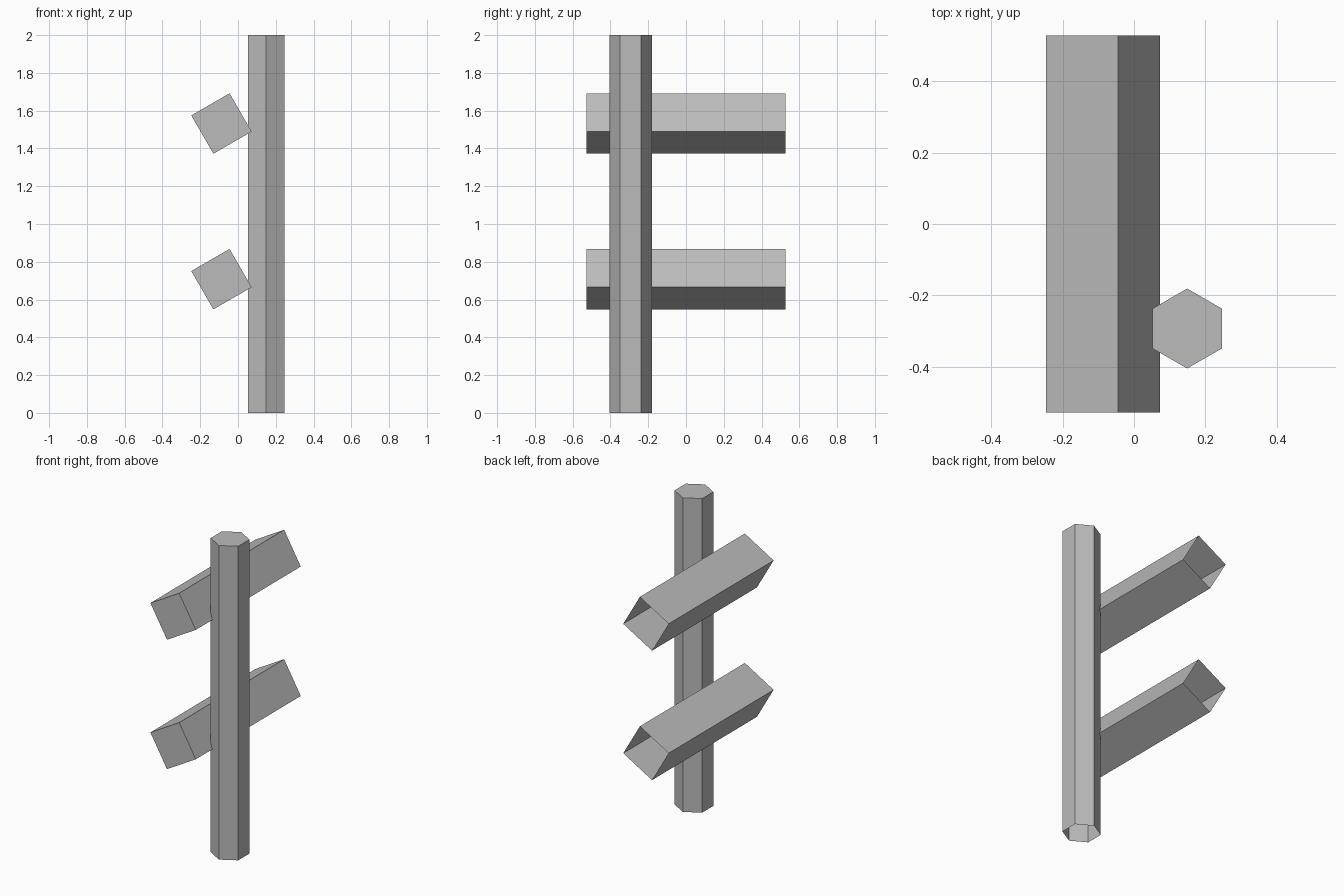
import bpy, bmesh
from math import sin, cos, pi, radians
from mathutils import Matrix

if "Cube" in bpy.data.objects:
    bpy.data.objects.remove(bpy.data.objects["Cube"])

grey = bpy.data.materials.new("dark_grey")
grey.diffuse_color = (0.5, 0.5, 0.5, 1)
grey.use_nodes = True
grey.node_tree.nodes["Principled BSDF"].inputs["Base Color"].default_value = grey.diffuse_color


def prism(name, sides, radius, length, start, matrix):
    """Prism along local z: open at z = 0, capped at z = length."""
    bm = bmesh.new()
    rings = []
    for z in (0, length):
        rings.append([bm.verts.new((radius * cos(start + 2 * pi * i / sides),
                                    radius * sin(start + 2 * pi * i / sides), z))
                      for i in range(sides)])
    low, high = rings
    for i in range(sides):
        j = (i + 1) % sides
        bm.faces.new((low[i], low[j], high[j], high[i]))
    bm.faces.new(high)
    mesh = bpy.data.meshes.new(name)
    bm.to_mesh(mesh)
    bm.free()
    mesh.materials.append(grey)
    obj = bpy.data.objects.new(name, mesh)
    obj.matrix_world = matrix
    bpy.context.collection.objects.link(obj)
    return obj


# Upright hexagonal post, open underneath
prism("post", 6, 0.112, 2.0, radians(90), Matrix.Translation((0.149, -0.293, 0)))

# Two tilted square rails running front to back, open at the back end
for name, z in (("lower_rail", 0.708), ("upper_rail", 1.532)):
    place = Matrix.Translation((-0.0875, 0.528, z)) @ Matrix.Rotation(radians(90), 4, 'X')
    prism(name, 4, 0.1655, 1.056, radians(75), place)
